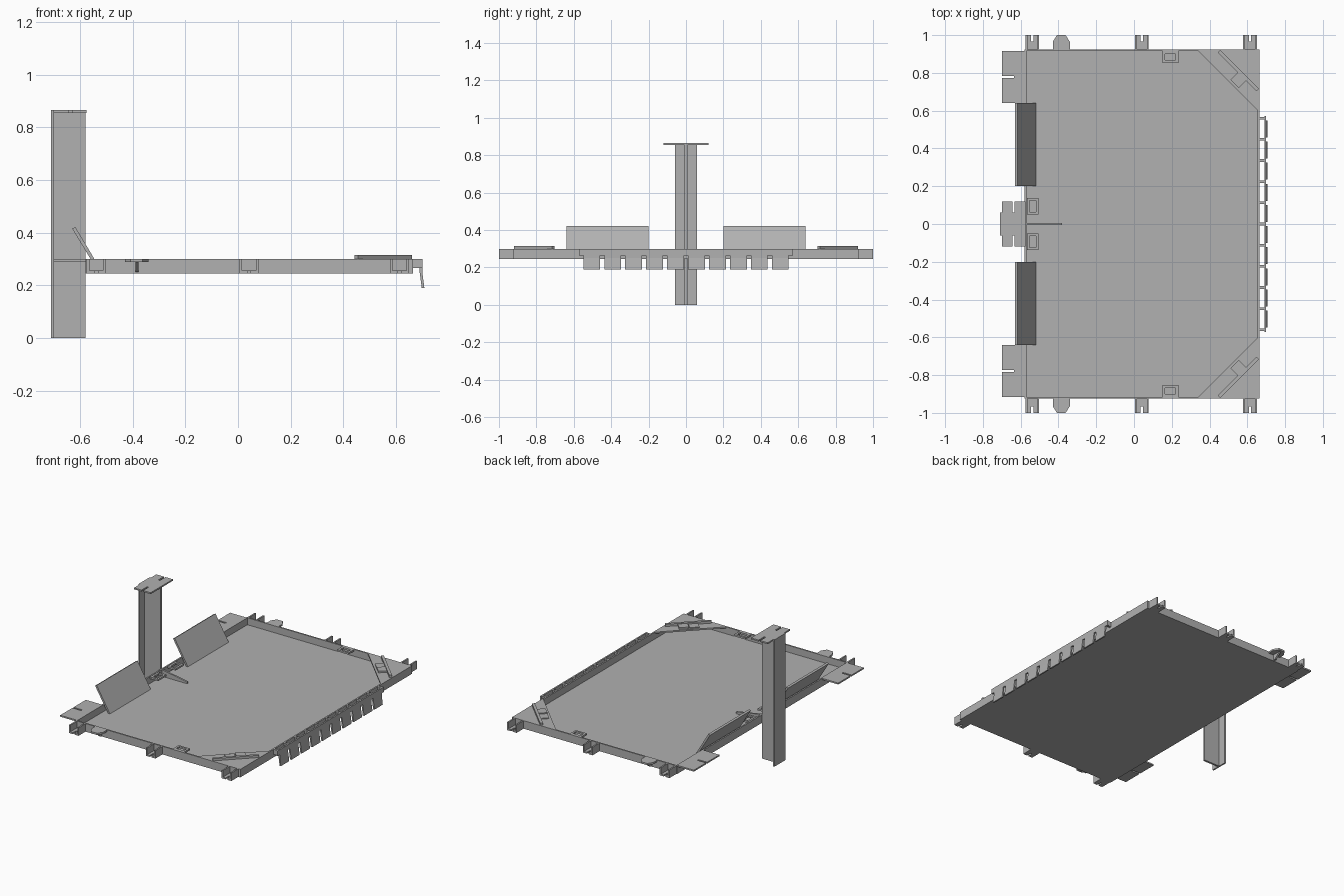
import bpy, bmesh, math
from mathutils import Vector

cube = bpy.data.objects.get("Cube")
if cube:
    bpy.data.objects.remove(cube, do_unlink=True)

GREY = (0.44, 0.44, 0.44, 1)
grey = bpy.data.materials.new("plain_grey")
grey.use_nodes = True
grey.diffuse_color = GREY
grey.node_tree.nodes["Principled BSDF"].inputs["Base Color"].default_value = GREY

BASE, RIM = 0.245, 0.30     # underside and top of the tray
LEFT, RIGHT, SIDE = -0.58, 0.665, 0.925
WALL = 0.01


def prism(name, points, axis, lo, hi, mirror=False):
    """Extrude a 2D outline along an axis; outline is in the other two axes."""
    def place(p, depth):
        a, b = p
        return {"x": (depth, a, b), "y": (a, depth, b), "z": (a, b, depth)}[axis]
    bm = bmesh.new()
    face = bm.faces.new([bm.verts.new(place(p, lo)) for p in points])
    ext = bmesh.ops.extrude_face_region(bm, geom=[face])
    moved = [v for v in ext["geom"] if isinstance(v, bmesh.types.BMVert)]
    shift = Vector(place((0, 0), hi - lo))
    bmesh.ops.translate(bm, verts=moved, vec=shift)
    bmesh.ops.recalc_face_normals(bm, faces=bm.faces)
    mesh = bpy.data.meshes.new(name)
    bm.to_mesh(mesh)
    bm.free()
    mesh.materials.append(grey)
    obj = bpy.data.objects.new(name, mesh)
    bpy.context.collection.objects.link(obj)
    if mirror:
        mod = obj.modifiers.new("mirror_sides", "MIRROR")
        mod.use_axis = (False, True, False)
    return obj


def box(name, x0, x1, y0, y1, z0, z1, mirror=False):
    return prism(name, [(x0, y0), (x1, y0), (x1, y1), (x0, y1)], "z", z0, z1, mirror)


def slotted(x0, x1, y0, y1, depth, half=0.006):
    """Rectangle with a narrow slot cut into the middle of its y1 side."""
    m = (x0 + x1) / 2
    return [(x0, y0), (x1, y0), (x1, y1), (m + half, y1), (m + half, y1 - depth),
            (m - half, y1 - depth), (m - half, y1), (x0, y1)]


def ring(name, x0, x1, y0, y1, z0, z1, t):
    """Square frame made of four bars."""
    box(name + "_inner", x0, x1, y0, y0 + t, z0, z1, True)
    box(name + "_outer", x0, x1, y1 - t, y1, z0, z1, True)
    box(name + "_back", x0, x0 + t, y0 + t, y1 - t, z0, z1, True)
    box(name + "_front", x1 - t, x1, y0 + t, y1 - t, z0, z1, True)


# Tray floor and walls
box("floor", LEFT, RIGHT, -SIDE, SIDE, BASE, BASE + 0.008)
box("side_wall", LEFT, RIGHT, SIDE - WALL, SIDE, BASE, RIM, True)
box("post_side_wall", LEFT, LEFT + WALL, -SIDE, SIDE, BASE, RIM)
box("comb_side_wall", RIGHT - WALL, RIGHT, -SIDE, SIDE, BASE, RIM)

# Post with T section and slotted cap
box("post_flange", -0.71, -0.70, -0.06, 0.06, 0, 0.865)
box("post_web", -0.70, LEFT, -0.007, 0.007, 0, 0.857)
prism("post_cap", slotted(-0.70, -0.575, 0, 0.12, 0.06), "z", 0.855, 0.865, True)

# Slanted panels leaning outward over the wall
prism("slanted_panel", [(-0.53, 0.25), (-0.516, 0.25), (-0.618, 0.421), (-0.63, 0.415)],
      "x", 0, 1).name = "unused_panel"
bpy.data.objects.remove(bpy.data.objects["unused_panel"], do_unlink=True)
prism("slanted_panel", [(-0.53, 0.25), (-0.516, 0.25), (-0.618, 0.421), (-0.63, 0.415)],
      "y", 0.20, 0.64, True)

# Slotted ears beside the panels
prism("ear", [(LEFT, 0.64), (LEFT, 0.915), (-0.70, 0.915), (-0.70, 0.784), (-0.635, 0.784),
              (-0.635, 0.772), (-0.70, 0.772), (-0.70, 0.64)], "z", RIM - 0.01, RIM, True)

# Stiffening fin and small frames inside the rim
prism("center_fin", [(LEFT, BASE), (-0.38, BASE), (-0.38, 0.265), (LEFT, RIM)],
      "y", -0.006, 0.006)
ring("post_frame", -0.567, -0.505, 0.05, 0.138, RIM - 0.012, RIM, 0.014)
ring("side_frame", 0.15, 0.235, 0.853, SIDE - WALL, RIM - 0.012, RIM, 0.014)

# Mounting brackets along both long sides
for i, x in enumerate((-0.575, 0.005, 0.577)):
    prism(f"bracket_base_{i}", slotted(x, x + 0.073, SIDE, 1.0, 0.035), "z",
          BASE, BASE + 0.01, True)
    for g in (x, x + 0.063):
        box(f"bracket_gusset_{i}", g, g + 0.01, SIDE, 1.0, BASE, RIM, True)

# Tapered side lugs with a rib below
prism("side_lug", [(-0.43, SIDE), (-0.34, SIDE), (-0.34, 0.965), (-0.362, 1.0),
                   (-0.408, 1.0), (-0.43, 0.965)], "z", RIM - 0.012, RIM, True)
prism("lug_rib", [(SIDE, 0.25), (0.94, 0.25), (0.985, RIM - 0.012), (SIDE, RIM - 0.012)],
      "x", -0.39, -0.378, True)

# Corner plates with diagonal rails and pads
edge = SIDE - WALL
prism("corner_plate", [(0.34, edge), (RIGHT - WALL, 0.60), (RIGHT - WALL, edge)],
      "z", RIM - 0.01, RIM, True)


def diagonal(name, cx, cy, length, width, z1):
    """Flat bar lying along the corner diagonal."""
    u = Vector((1, -1)).normalized() * length / 2
    v = Vector((1, 1)).normalized() * width / 2
    c = Vector((cx, cy))
    prism(name, [tuple(p) for p in (c - u - v, c + u - v, c + u + v, c - u + v)],
          "z", RIM, z1, True)


diagonal("corner_rail", 0.552, 0.812, 0.29, 0.018, 0.315)
diagonal("corner_pad_a", 0.506, 0.808, 0.062, 0.055, 0.306)
diagonal("corner_pad_b", 0.553, 0.761, 0.062, 0.055, 0.311)

# Comb of hanging teeth joined to the wall by ribs
TEETH, PITCH = 10, 0.112
for i in range(TEETH):
    y = (i - (TEETH - 1) / 2) * PITCH
    prism(f"tooth_{i}", [(0.69, RIM), (0.70, RIM), (0.70, 0.25), (0.708, 0.19),
                         (0.698, 0.19), (0.69, 0.25)], "y", y - 0.045, y + 0.045)
for i in range(TEETH + 1):
    y = (i - TEETH / 2) * PITCH
    box(f"tooth_rib_{i}", RIGHT, 0.692, y - 0.007, y + 0.007, 0.265, RIM)
    box(f"tooth_link_{i}", 0.69, 0.70, y - 0.012, y + 0.012, 0.265, RIM)
